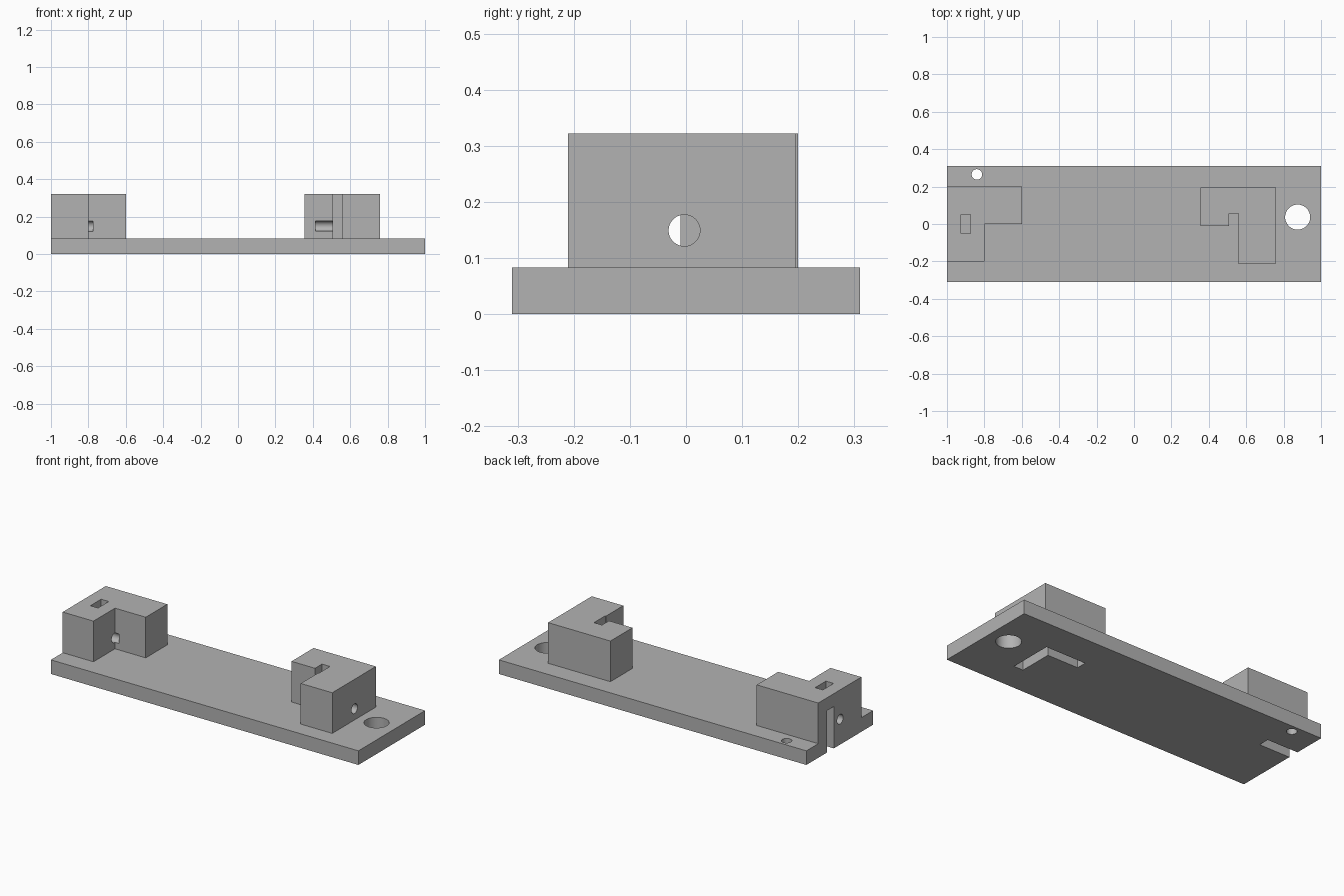
import bpy
import bmesh
from math import pi, radians
from mathutils import Matrix

cube = bpy.data.objects.get("Cube")
if cube:
    bpy.data.objects.remove(cube, do_unlink=True)

PLATE_TOP, BLOCK_TOP, SLOT_TOP = 0.083, 0.322, 0.246
ROD_Y, ROD_Z, ROD_R = -0.003, 0.149, 0.028

grey = bpy.data.materials.new("plain grey")
grey.use_nodes = True
colour = (0.45, 0.45, 0.45, 1)
grey.diffuse_color = colour
grey.node_tree.nodes["Principled BSDF"].inputs["Base Color"].default_value = colour


def add_object(name, bm):
    bmesh.ops.recalc_face_normals(bm, faces=bm.faces)
    mesh = bpy.data.meshes.new(name)
    bm.to_mesh(mesh)
    bm.free()
    mesh.materials.append(grey)
    ob = bpy.data.objects.new(name, mesh)
    bpy.context.collection.objects.link(ob)
    return ob


def prism(name, outline, z0, z1):
    """Extrude a plan outline from z0 up to z1."""
    bm = bmesh.new()
    face = bm.faces.new([bm.verts.new((x, y, z0)) for x, y in outline])
    top = bmesh.ops.extrude_face_region(bm, geom=[face])["geom"]
    moved = [v for v in top if isinstance(v, bmesh.types.BMVert)]
    bmesh.ops.translate(bm, verts=moved, vec=(0, 0, z1 - z0))
    return add_object(name, bm)


def rect(x0, x1, y0, y1):
    return [(x0, y0), (x1, y0), (x1, y1), (x0, y1)]


def cylinder(name, centre, radius, length, along_x=False):
    bm = bmesh.new()
    turn = Matrix.Rotation(pi / 2, 4, "Y") if along_x else Matrix()
    bmesh.ops.create_cone(bm, cap_ends=True, segments=48, radius1=radius,
                          radius2=radius, depth=length,
                          matrix=Matrix.Translation(centre) @ turn)
    return add_object(name, bm)


def rod_hole(x0, x1):
    return cylinder("rod_cutter", ((x0 + x1) / 2, ROD_Y, ROD_Z), ROD_R, x1 - x0, True)


def cut(ob, cutters):
    bpy.context.view_layer.objects.active = ob
    for cutter in cutters:
        cutter.hide_render = True
        mod = ob.modifiers.new("cut", "BOOLEAN")
        mod.operation, mod.solver, mod.object = "DIFFERENCE", "EXACT", cutter
        bpy.ops.object.modifier_apply(modifier=mod.name)


# Main parts
base_plate = prism("base_plate", rect(-1, 1, -0.31, 0.31), 0, PLATE_TOP)
right_block = prism("right_block", [
    (-1, -0.2), (-0.8, -0.2), (-0.8, 0), (-0.6, 0), (-0.6, 0.2), (-1, 0.2)],
    PLATE_TOP, BLOCK_TOP)
left_block = prism("left_block", [
    (0.355, -0.01), (0.508, -0.01), (0.508, 0.055), (0.56, 0.055), (0.56, -0.05),
    (0.555, -0.05), (0.555, -0.21), (0.76, -0.21), (0.76, 0.195), (0.355, 0.195)],
    PLATE_TOP, BLOCK_TOP)

# Slots open at the underside, one straight and one L-shaped
end_slot = prism("end_slot_cutter", rect(-1.1, -0.8, 0.055, 0.12), -0.1, SLOT_TOP)
corner_slot = prism("corner_slot_cutter", [
    (0.43, 0.06), (0.63, 0.06), (0.63, -0.14), (0.69, -0.14), (0.69, 0.12),
    (0.43, 0.12)], -0.1, SLOT_TOP)

# Screw holes, top pocket and rod holes
large_hole = cylinder("large_hole_cutter", (0.875, 0.037, 0), 0.067, 0.4)
small_hole = cylinder("small_hole_cutter", (-0.84, 0.265, 0), 0.028, 0.4)
pocket = prism("pocket_cutter", rect(-0.925, -0.875, -0.05, 0.05), 0.06, 0.5)
right_rod = rod_hole(-1.1, -0.775)
left_rod = rod_hole(0.415, 0.9)

cut(base_plate, [end_slot, corner_slot, large_hole, small_hole])
cut(right_block, [end_slot, pocket, right_rod])
cut(left_block, [corner_slot, left_rod])

for cutter in (end_slot, corner_slot, large_hole, small_hole, pocket, right_rod, left_rod):
    bpy.data.objects.remove(cutter, do_unlink=True)

# Smooth hole walls, crisp edges
for ob in (base_plate, right_block, left_block):
    bpy.ops.object.select_all(action="DESELECT")
    ob.select_set(True)
    bpy.context.view_layer.objects.active = ob
    bpy.ops.object.shade_smooth_by_angle(angle=radians(30))
